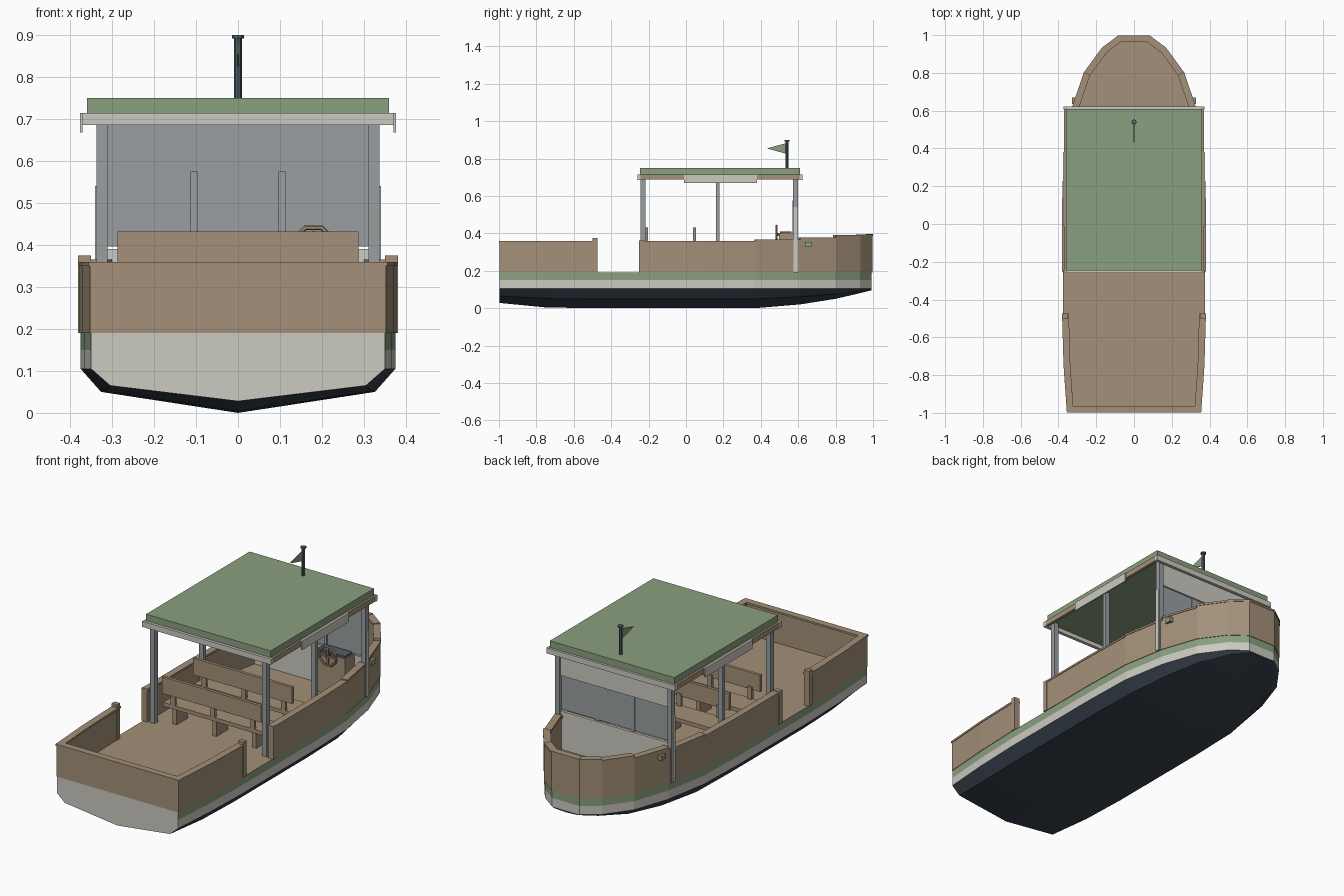
import bpy, bmesh, math
from mathutils import Vector

cube = bpy.data.objects.get("Cube")
if cube:
    bpy.data.objects.remove(cube)


def material(name, rgb):
    m = bpy.data.materials.new(name)
    m.use_nodes = True
    lin = [(c / 255) ** 2.2 for c in rgb] + [1]
    m.diffuse_color = lin
    m.node_tree.nodes["Principled BSDF"].inputs["Base Color"].default_value = lin
    return m


wood = material("wood", (162, 143, 120))
white = material("off_white", (202, 200, 192))
green = material("sage_green", (137, 158, 127))
navy = material("dark_hull", (60, 69, 79))
grey = material("frame_grey", (152, 157, 160))
slate = material("slate", (84, 95, 103))


def finish(name, bm, *mats):
    bmesh.ops.recalc_face_normals(bm, faces=bm.faces)
    me = bpy.data.meshes.new(name)
    bm.to_mesh(me)
    bm.free()
    for m in mats:
        me.materials.append(m)
    ob = bpy.data.objects.new(name, me)
    bpy.context.collection.objects.link(ob)
    return ob


def box(name, x, y, z, *mats):
    """Box from (min, max) ranges."""
    bm = bmesh.new()
    bmesh.ops.create_cube(bm, size=1)
    for v in bm.verts:
        v.co = [r[0] + (c + 0.5) * (r[1] - r[0]) for c, r in zip(v.co, (x, y, z))]
    return finish(name, bm, *mats)


def both_sides(name, x, y, z, mat):
    box("left_" + name, x, y, z, mat)
    box("right_" + name, (-x[1], -x[0]), y, z, mat)


def cylinder(name, r, x, y, z0, z1, mat, sides=8):
    bm = bmesh.new()
    bmesh.ops.create_cone(bm, cap_ends=True, segments=sides, radius1=r, radius2=r, depth=z1 - z0)
    bmesh.ops.translate(bm, verts=bm.verts, vec=(x, y, (z0 + z1) / 2))
    return finish(name, bm, mat)


def offset(path, d):
    """Shift an open path sideways with mitred corners, positive is to its left."""
    pts = [Vector(p) for p in path]
    out = []
    for i, p in enumerate(pts):
        dirs = [(pts[j + 1] - pts[j]).normalized() for j in (i - 1, i) if 0 <= j < len(pts) - 1]
        norms = [Vector((-t.y, t.x)) for t in dirs]
        n = sum(norms, Vector((0, 0))).normalized()
        out.append(p + n * d / n.dot(norms[0]))
    return out


def wall(name, path, outer, inner, bottoms, tops, mat):
    """Wall along a path, one block per segment, each with its own height."""
    a, b = offset(path, outer), offset(path, inner)
    bm = bmesh.new()
    for i in range(len(path) - 1):
        plan = (a[i], a[i + 1], b[i + 1], b[i])
        lo, hi = [[bm.verts.new((p.x, p.y, z)) for p in plan] for z in (bottoms[i], tops[i])]
        bm.faces.new(lo)
        bm.faces.new(hi)
        for k in range(4):
            n = (k + 1) % 4
            bm.faces.new((lo[k], lo[n], hi[n], hi[k]))
    return finish(name, bm, mat)


# Hull: stations of (y, half width, keel height, chine height)
DECK = 0.19
stations = [(-0.996, 0.35, 0.028, 0.065), (-0.75, 0.367, 0.004, 0.052), (-0.5, 0.375, 0, 0.05),
            (0.1, 0.375, 0, 0.05), (0.37, 0.367, 0, 0.05), (0.61, 0.325, 0.02, 0.06),
            (0.8, 0.26, 0.05, 0.075), (0.93, 0.165, 0.08, 0.092), (0.993, 0.08, 0.096, 0.1)]
bm = bmesh.new()
rings = []
for y, w, keel, chine in stations:
    half = [(w, DECK), (w, 0.15), (w, 0.105), (0.87 * w, chine)]
    section = half + [(0, keel)] + [(-x, z) for x, z in reversed(half)]
    rings.append([bm.verts.new((x, y, z)) for x, z in section])
bands = [1, 2, 0, 0, 0, 0, 2, 1]
for a, b in zip(rings, rings[1:]):
    for i, band in enumerate(bands):
        bm.faces.new((a[i], a[i + 1], b[i + 1], b[i])).material_index = band
    bm.faces.new((a[0], b[0], b[-1], a[-1])).material_index = 3
bm.faces.new(rings[0]).material_index = 2
bow = rings[-1]
for i in range(3):
    bm.faces.new((bow[i], bow[i + 1], bow[-2 - i], bow[-1 - i])).material_index = bands[i]
bm.faces.new(bow[3:6]).material_index = 0
finish("hull", bm, navy, green, white, wood)

# Bulwarks with a cap rail, open at the boarding gaps on both sides
side = [(0.375, -0.25), (0.375, 0.1)] + [s[:2][::-1] for s in stations[4:]]
bow_path = side + [(-x, y) for x, y in reversed(side)]
half_tops = [0.36, 0.36, 0.366, 0.378, 0.39, 0.395]
bow_tops = half_tops + [0.397] + half_tops[::-1]
stern_side = [(0.375, -0.475), (0.367, -0.75), (0.35, -0.993)]
stern_path = [(-x, y) for x, y in stern_side] + stern_side[::-1]
stern_tops = [0.36] * 5
for name, path, tops in (("bow", bow_path, bow_tops), ("stern", stern_path, stern_tops)):
    wall(name + "_bulwark", path, -0.003, 0.022, [DECK] * len(tops), [t - 0.008 for t in tops], wood)
    wall(name + "_cap_rail", path, -0.006, 0.03, [t - 0.01 for t in tops], tops, wood)
both_sides("aft_gate_post", (0.35, 0.381), (-0.5, -0.474), (DECK, 0.375), wood)
both_sides("forward_gate_post", (0.35, 0.381), (-0.251, -0.225), (DECK, 0.362), wood)

# Roof, trim frame and side boards
box("roof", (-0.36, 0.36), (-0.245, 0.61), (0.708, 0.75), green)
both_sides("roof_side_trim", (0.355, 0.371), (-0.255, 0.615), (0.687, 0.715), wood)
for name, y in (("stern", (-0.26, -0.243)), ("bow", (0.606, 0.622))):
    box(name + "_roof_trim", (-0.372, 0.372), y, (0.686, 0.715), white)
both_sides("side_board", (0.371, 0.377), (-0.01, 0.38), (0.668, 0.715), white)

# Roof posts
for name, y in (("aft", -0.23), ("middle", 0.17), ("forward", 0.585)):
    d = 0.01 if name == "middle" else 0.014
    both_sides(name + "_post", (0.311, 0.337), (y - d, y + d), (DECK, 0.71), grey)
both_sides("post_strip", (0.337, 0.341), (0.575, 0.595), (DECK, 0.54), white)

# Windscreen
box("windscreen_glass", (-0.312, 0.312), (0.578, 0.583), (0.396, 0.7), grey)
box("upper_screen_panel", (-0.312, 0.312), (0.583, 0.592), (0.575, 0.7), white)
box("lower_screen_panel", (-0.312, 0.312), (0.578, 0.592), (DECK, 0.39), white)
both_sides("mullion", (0.097, 0.113), (0.57, 0.586), (0.385, 0.575), grey)

# Benches
for name, y in (("aft", -0.21), ("middle", 0.045)):
    box(name + "_bench_back", (-0.287, 0.287), (y - 0.008, y + 0.008), (0.345, 0.432), wood)
    box(name + "_bench_seat", (-0.287, 0.287), (y, y + 0.13), (0.275, 0.295), wood)
    for i, x in enumerate((-0.23, 0, 0.23)):
        box(f"{name}_bench_leg_{i}", (x - 0.012, x + 0.012), (y + 0.015, y + 0.11), (DECK, 0.28), wood)
        box(f"{name}_bench_strut_{i}", (x - 0.012, x + 0.012), (y, y + 0.015), (0.28, 0.36), wood)

# Helm console and wheel
box("console", (0.1, 0.27), (0.498, 0.575), (DECK, 0.4), wood)
box("console_top", (0.105, 0.265), (0.503, 0.565), (0.4, 0.41), slate)
bpy.ops.mesh.primitive_torus_add(major_radius=0.05, minor_radius=0.006, major_segments=8,
                                 minor_segments=6, location=(0.18, 0.484, 0.395),
                                 rotation=(math.pi / 2, math.pi / 8, 0))
wheel = bpy.context.object
wheel.name = "steering_wheel"
wheel.data.materials.append(wood)
box("wheel_spoke_across", (0.132, 0.228), (0.481, 0.487), (0.391, 0.399), wood)
box("wheel_spoke_upright", (0.176, 0.184), (0.481, 0.487), (0.347, 0.443), wood)
box("wheel_hub", (0.172, 0.188), (0.478, 0.5), (0.387, 0.403), slate)

# Side lamps
box("left_lamp", (0.305, 0.328), (0.635, 0.67), (0.328, 0.353), green)
box("right_lamp", (-0.328, -0.305), (0.635, 0.67), (0.328, 0.353), wood)

# Mast and pennant
cylinder("mast", 0.009, 0, 0.54, 0.745, 0.895, slate)
cylinder("mast_cap", 0.014, 0, 0.54, 0.892, 0.9, slate)
bm = bmesh.new()
tri = [(0.535, 0.826), (0.535, 0.882), (0.432, 0.854)]
face = bm.faces.new([bm.verts.new((-0.002, y, z)) for y, z in tri])
ext = bmesh.ops.extrude_face_region(bm, geom=[face])
bmesh.ops.translate(bm, vec=(0.004, 0, 0),
                    verts=[v for v in ext["geom"] if isinstance(v, bmesh.types.BMVert)])
finish("pennant", bm, green)
